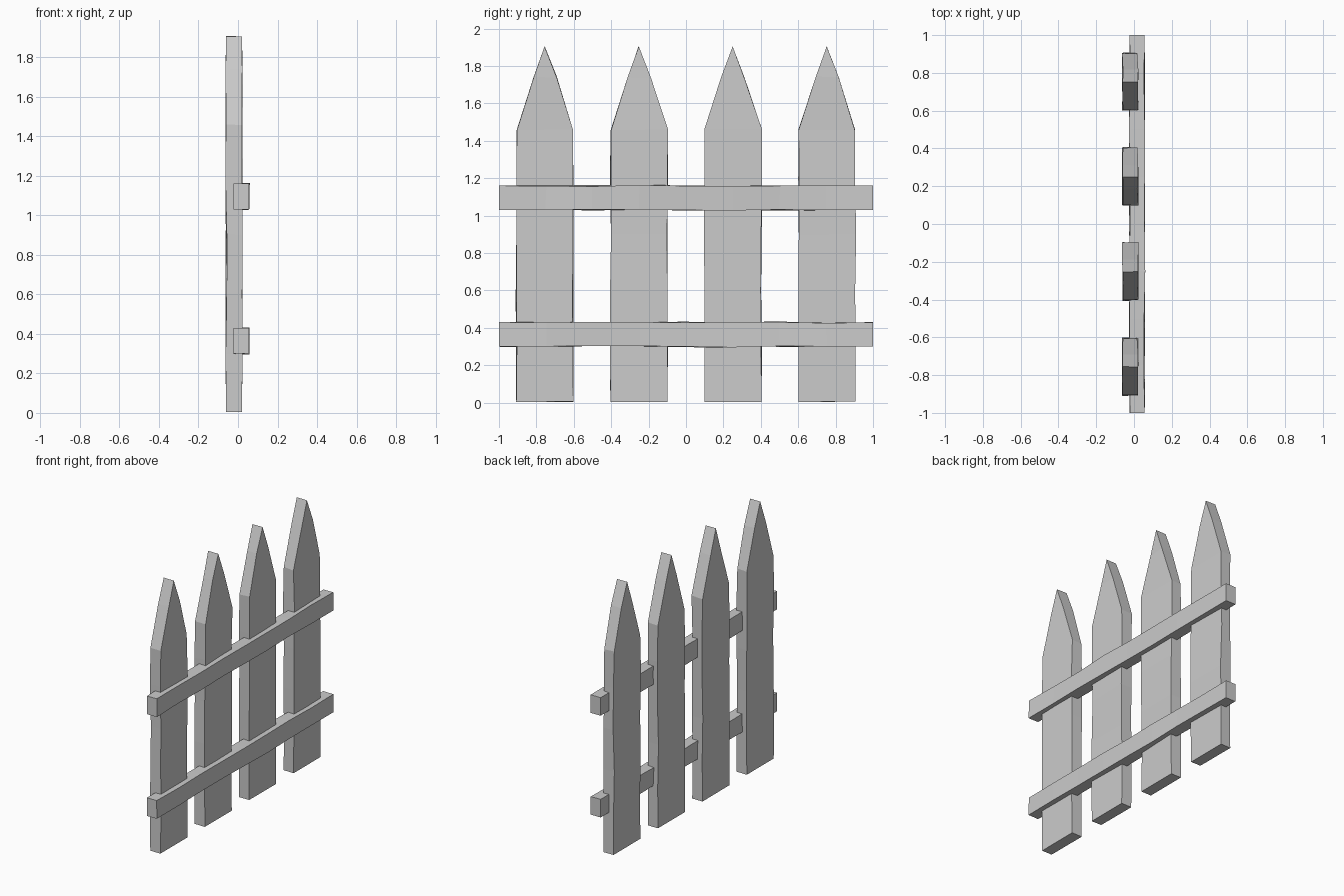
import bpy, bmesh, random
from mathutils import Vector

cube = bpy.data.objects.get("Cube")
if cube:
    bpy.data.objects.remove(cube, do_unlink=True)

random.seed(4)
grey = bpy.data.materials.new("weathered_grey")
grey.use_nodes = True
tone = (0.6, 0.6, 0.6, 1)
grey.diffuse_color = tone
grey.node_tree.nodes["Principled BSDF"].inputs["Base Color"].default_value = tone


def loft(name, rings, wear):
    """Skin four-cornered rings into a closed board, roughening the inner rings."""
    bm = bmesh.new()
    loops = []
    for i, ring in enumerate(rings):
        amount = wear if 0 < i < len(rings) - 1 else wear * 0.2
        loops.append([bm.verts.new(Vector(p) + Vector(
            [random.uniform(-amount, amount) for _ in range(3)])) for p in ring])
    for a, b in zip(loops, loops[1:]):
        for j in range(4):
            k = (j + 1) % 4
            bm.faces.new((a[j], a[k], b[k], b[j]))
    bm.faces.new(loops[0][::-1])
    bm.faces.new(loops[-1])
    bmesh.ops.remove_doubles(bm, verts=bm.verts, dist=0.006)
    bmesh.ops.recalc_face_normals(bm, faces=bm.faces)
    mesh = bpy.data.meshes.new(name)
    bm.to_mesh(mesh)
    bm.free()
    mesh.materials.append(grey)
    obj = bpy.data.objects.new(name, mesh)
    bpy.context.collection.objects.link(obj)


# Pointed pickets: height and half width of each ring
picket_profile = [(0.005, 0.152), (0.3, 0.152), (0.6, 0.152), (0.9, 0.152),
                  (1.2, 0.152), (1.46, 0.152), (1.74, 0.061), (1.905, 0.001)]
for n in range(4):
    y = -0.755 + n * 0.503
    rings = [[(-0.06, y - w, z), (0.02, y - w, z), (0.02, y + w, z), (-0.06, y + w, z)]
             for z, w in picket_profile]
    loft(f"picket_{n + 1}", rings, 0.004)

# Horizontal rails
for name, low in (("lower_rail", 0.3), ("upper_rail", 1.03)):
    high = low + 0.13
    rings = [[(-0.023, y, low), (0.056, y, low), (0.056, y, high), (-0.023, y, high)]
             for y in [-1 + i / 4 for i in range(9)]]
    loft(name, rings, 0.004)
